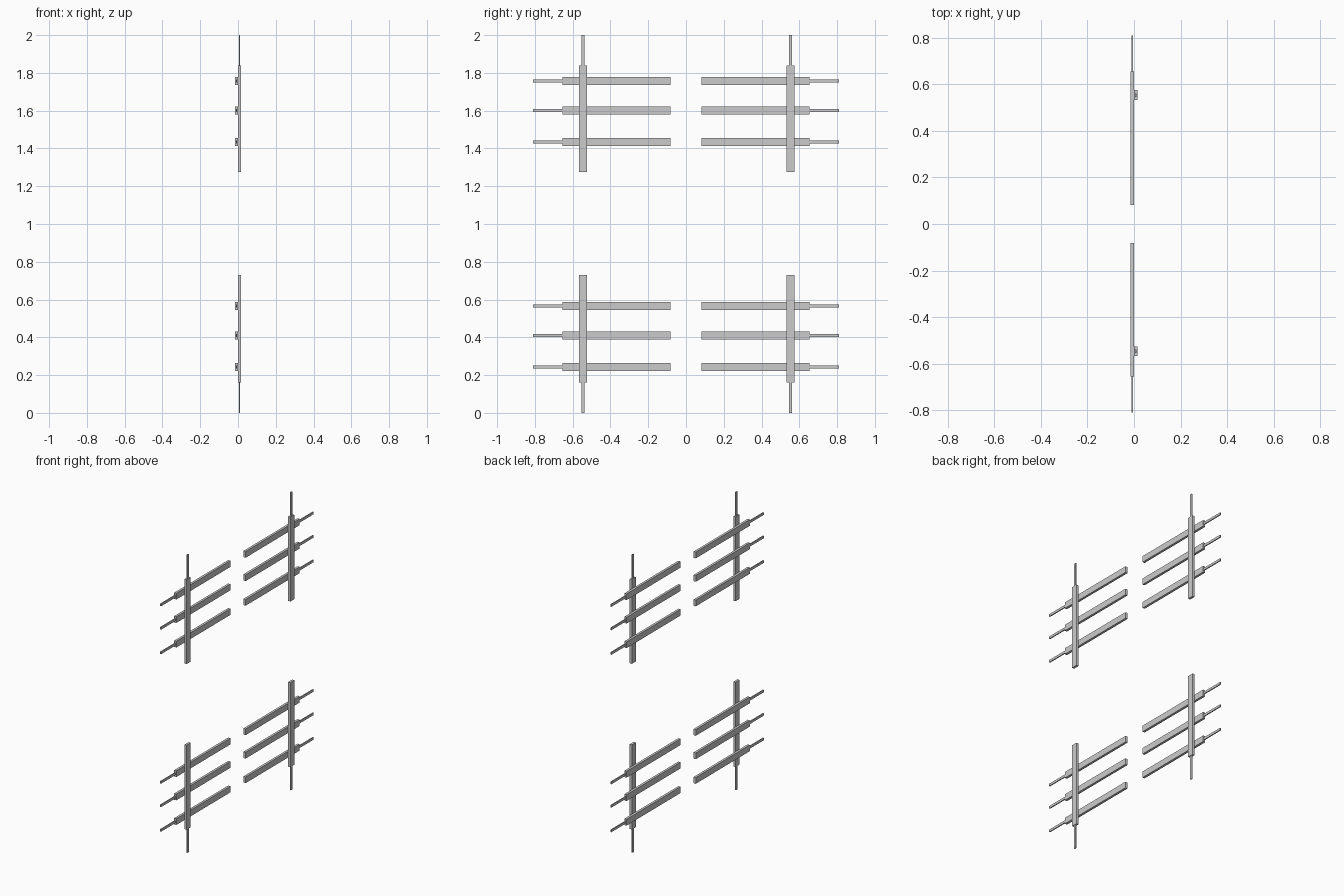
import bpy, bmesh
from mathutils import Vector

if "Cube" in bpy.data.objects:
    bpy.data.objects.remove(bpy.data.objects["Cube"])

D = 0.016        # bar depth
W = 0.042        # bar width
TIP = 0.016      # tip width
TIP_D = 0.007    # tip depth


def add_box(bm, lo, hi):
    lo, hi = Vector(lo), Vector(hi)
    verts = bmesh.ops.create_cube(bm, size=1)["verts"]
    for v in verts:
        v.co = (lo + hi) / 2 + Vector(a * b for a, b in zip(v.co, hi - lo))


def bar(name, axis, x, cross, inner, shoulder, end):
    """Flat bar along y or z with a narrow tip beyond its shoulder."""
    bm = bmesh.new()
    for a, b, w, d in ((inner, shoulder, W, D), (shoulder, end, TIP, TIP_D)):
        a, b = min(a, b), max(a, b)
        c0, c1 = cross - w / 2, cross + w / 2
        if axis == "y":
            add_box(bm, (x - d / 2, a, c0), (x + d / 2, b, c1))
        else:
            add_box(bm, (x - d / 2, c0, a), (x + d / 2, c1, b))
    mesh = bpy.data.meshes.new(name)
    bm.to_mesh(mesh)
    bm.free()
    bpy.context.collection.objects.link(bpy.data.objects.new(name, mesh))


for side, s, post_y in (("left", -1, -0.546), ("right", 1, 0.553)):
    # Upright posts, tips pointing outwards
    bar(f"lower_{side}_post", "z", D / 2, post_y, 0.73, 0.162, 0.0)
    bar(f"upper_{side}_post", "z", D / 2, post_y, 1.274, 1.84, 2.0)
    # Three rails on each post
    for level, dz in (("lower", 0), ("upper", 1.191)):
        for i, z in enumerate((0.244, 0.409, 0.566), 1):
            bar(f"{level}_{side}_rail_{i}", "y", -D / 2, z + dz,
                s * 0.081, s * 0.654, s * 0.809)
